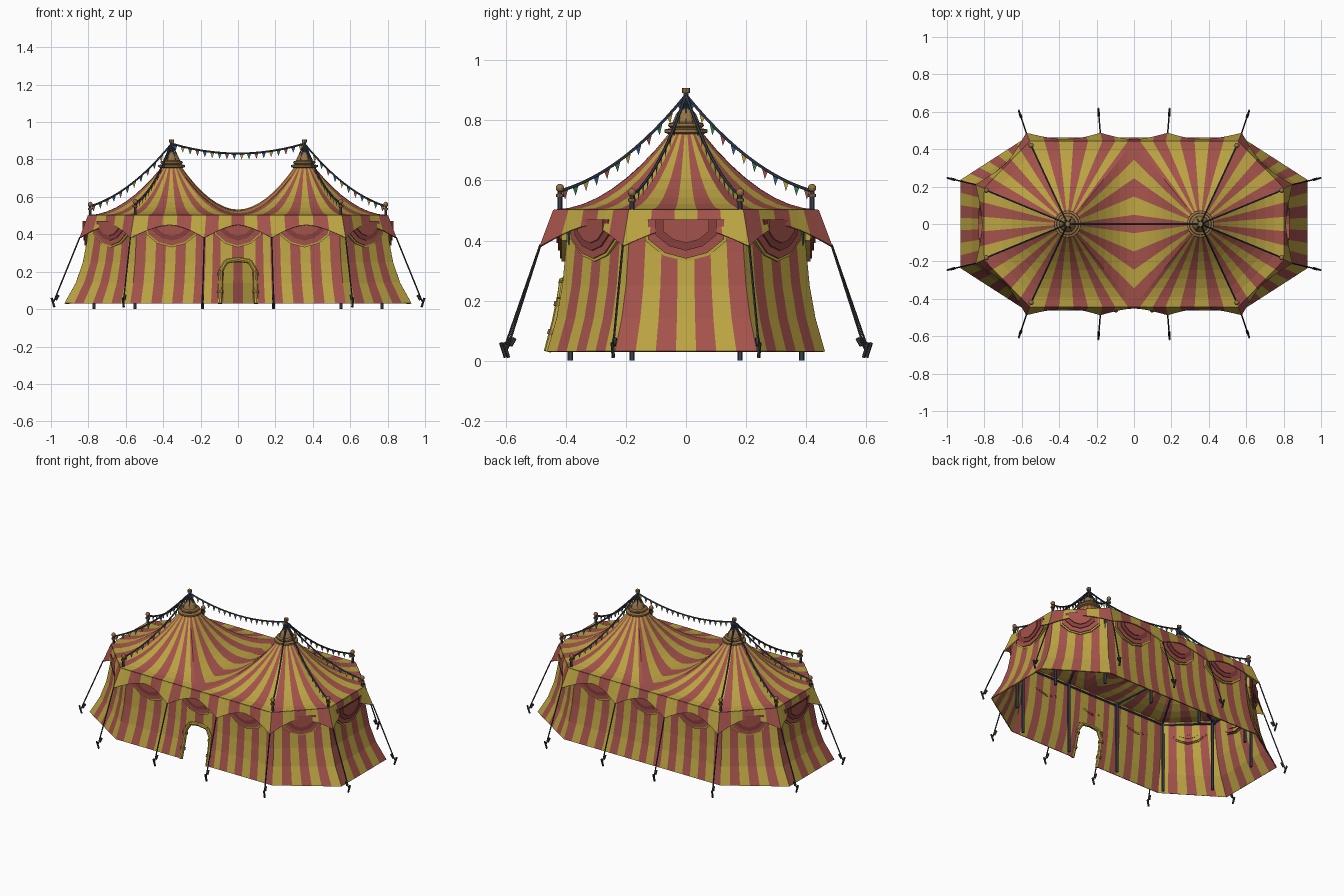
import bpy, bmesh, math
from mathutils import Vector, Matrix

if "Cube" in bpy.data.objects:
    bpy.data.objects.remove(bpy.data.objects["Cube"])

def mat(name, rgb):
    m = bpy.data.materials.new(name)
    m.diffuse_color = (*rgb, 1)
    m.use_nodes = True
    m.node_tree.nodes["Principled BSDF"].inputs["Base Color"].default_value = m.diffuse_color
    return m

YEL = mat("canvas_yellow", (0.50, 0.37, 0.055))
RED = mat("canvas_red", (0.37, 0.085, 0.07))
DRK = mat("deep_red", (0.24, 0.05, 0.045))
NAVY = mat("pole_navy", (0.045, 0.06, 0.09))
ROPE = mat("rope_grey", (0.04, 0.04, 0.045))
BRASS = mat("brass_brown", (0.30, 0.17, 0.06))
BLUE = mat("flag_blue", (0.04, 0.10, 0.28))
GREEN = mat("flag_green", (0.04, 0.20, 0.08))

def finish(name, bm, mats, thick=0):
    me = bpy.data.meshes.new(name)
    bm.to_mesh(me)
    bm.free()
    for m in mats:
        me.materials.append(m)
    ob = bpy.data.objects.new(name, me)
    bpy.context.collection.objects.link(ob)
    if thick:
        s = ob.modifiers.new("thickness", 'SOLIDIFY')
        s.thickness, s.offset = thick, 0
    return ob

def face(bm, pts, mi=0):
    f = bm.faces.new([bm.verts.new(p) for p in pts])
    f.material_index = mi
    return f

def tube(bm, pts, r, mi=0, n=6):
    for a, b in zip(pts, pts[1:]):
        a, b = Vector(a), Vector(b)
        d = b - a
        M = Matrix.Translation((a + b) / 2) @ d.to_track_quat('Z', 'Y').to_matrix().to_4x4()
        res = bmesh.ops.create_cone(bm, cap_ends=True, segments=n, radius1=r, radius2=r,
                                    depth=d.length, matrix=M)
        for f in {f for v in res['verts'] for f in v.link_faces}:
            f.material_index = mi

def ball(bm, c, r, mi=0):
    res = bmesh.ops.create_uvsphere(bm, u_segments=10, v_segments=6, radius=r,
                                    matrix=Matrix.Translation(c))
    for f in {f for v in res['verts'] for f in v.link_faces}:
        f.material_index = mi

def ring(q):
    # twelve outline corners, anticlockwise, from three corners of one quarter
    a, b, c = q
    half = [(c[0], -c[1]), c, b, a, (-a[0], a[1]), (-b[0], b[1])]
    return [Vector(p) for p in half] + [Vector((-x, -y)) for x, y in half]

def lerp(a, b, t):
    return a + (b - a) * t

EAVE = ring([(0.17, 0.44), (0.555, 0.44), (0.80, 0.19)])
TIP = ring([(0.18, 0.485), (0.575, 0.485), (0.845, 0.21)])
WTOP = ring([(0.17, 0.39), (0.54, 0.39), (0.79, 0.185)])
WBOT = ring([(0.185, 0.46), (0.575, 0.46), (0.925, 0.235)])
PEG = ring([(0.19, 0.605), (0.612, 0.595), (0.985, 0.243)])
POST = ring([(0.19, 0.385), (0.55, 0.385), (0.77, 0.18)])
MX, EZ = 0.355, 0.50

# roof: two striped concave cones meeting in a seam at x = 0
N = 5
strips = []
for s in range(12):
    a, b = EAVE[s], EAVE[(s + 1) % 12]
    for k in range(N):
        p, q = lerp(a, b, k / N), lerp(a, b, (k + 1) / N)
        if max(p.x, q.x) > 1e-4:
            strips.append(((max(p.x, 0), p.y, EZ), (max(q.x, 0), q.y, EZ), (s * N + k) % 2))
for k in range(9):
    y0, y1 = 0.44 - 0.88 * k / 9, 0.44 - 0.88 * (k + 1) / 9
    z = lambda y: 0.53 - 0.03 * (abs(y) / 0.44) ** 1.5
    strips.append(((0, y0, z(y0)), (0, y1, z(y1)), (k + 1) % 2))

def roof_point(e, t):
    d = Vector((e[0] - MX, e[1]))
    p = Vector((MX, 0)) + d.normalized() * lerp(0.05, d.length, t)
    return Vector((p.x, p.y, e[2] + (0.76 - e[2]) * (1 - t) ** 1.9))

bm = bmesh.new()
ROWS = 8
for sx in (1, -1):
    for p, q, col in strips:
        for i in range(ROWS):
            t0, t1 = i / ROWS, (i + 1) / ROWS
            pts = [roof_point(p, t0), roof_point(p, t1), roof_point(q, t1), roof_point(q, t0)]
            pts = [(v.x * sx, v.y, v.z) for v in pts]
            face(bm, pts if sx > 0 else pts[::-1], col)
bmesh.ops.remove_doubles(bm, verts=bm.verts, dist=1e-5)
finish("roof", bm, [YEL, RED], 0.006)

# scalloped valance, longest at the corners
bm = bmesh.new()
for s in range(12):
    n = (s + 1) % 12
    def low(t):
        c = abs(2 * t - 1) ** 1.6
        p = lerp(lerp(EAVE[s], EAVE[n], t), lerp(TIP[s], TIP[n], t), 0.2 + 0.8 * c)
        return (*p, EZ - 0.05 - 0.07 * c)
    for k in range(2 * N):
        t0, t1 = k / (2 * N), (k + 1) / (2 * N)
        face(bm, [(*lerp(EAVE[s], EAVE[n], t0), EZ), low(t0), low(t1),
                  (*lerp(EAVE[s], EAVE[n], t1), EZ)], (s * N + k // 2) % 2)
bmesh.ops.remove_doubles(bm, verts=bm.verts, dist=1e-5)
finish("valance", bm, [YEL, RED], 0.006)

# flared striped wall with a doorway in the front middle side
LEVELS = [(0.48, 0), (0.36, 0.12), (0.25, 0.27), (0.14, 0.55), (0.03, 1)]
bm = bmesh.new()
EVEN = [k / 7 for k in range(8)]
DOORED = [0, 0.11, 0.23, 0.41, 0.59, 0.77, 0.89, 1]
for s in range(12):
    n = (s + 1) % 12
    cuts = DOORED if s == 9 else EVEN
    def wall(t, lev):
        z, f = lev
        return (*lerp(lerp(WTOP[s], WTOP[n], t), lerp(WBOT[s], WBOT[n], t), f), z)
    for k in range(7):
        for hi, lo in zip(LEVELS, LEVELS[1:]):
            if s == 9 and 2 <= k <= 4 and hi[0] < 0.26:
                continue
            a, b = cuts[k], cuts[k + 1]
            face(bm, [wall(a, hi), wall(a, lo), wall(b, lo), wall(b, hi)], (s * 7 + k + 1) % 2)
bmesh.ops.remove_doubles(bm, verts=bm.verts, dist=1e-5)
finish("wall", bm, [YEL, RED], 0.006)

# door surround: tied curtains, chamfered arch and header
bm = bmesh.new()
for sx in (1, -1):
    tube(bm, [(sx * 0.097, -0.462, 0.03), (sx * 0.094, -0.435, 0.13), (sx * 0.092, -0.42, 0.205),
              (sx * 0.062, -0.412, 0.255), (0, -0.412, 0.265)], 0.012, 0, 8)
    tube(bm, [(sx * 0.095, -0.447, 0.085), (sx * 0.0945, -0.442, 0.10)], 0.017, 1, 8)
    tube(bm, [(sx * 0.093, -0.425, 0.18), (sx * 0.0925, -0.422, 0.195)], 0.017, 1, 8)
    face(bm, [(sx * 0.097, -0.413, 0.19), (sx * 0.097, -0.41, 0.26), (sx * 0.045, -0.41, 0.26)], 0)
finish("door_curtains", bm, [YEL, BRASS])

# layered swags hanging on every side under the valance
bm = bmesh.new()
for s in range(12):
    a, b = WTOP[s], WTOP[(s + 1) % 12]
    mid, u = (a + b) / 2, (b - a).normalized()
    out = Vector((u.y, -u.x))
    w = 0.37 * (b - a).length
    for i, (k, mi) in enumerate([(1, 0), (0.93, 1), (0.74, 2), (0.56, 1)]):
        shape = [(-1, 0.47), (-1, 0.47 - 0.07 * k), (-0.55, 0.47 - 0.12 * k), (0, 0.47 - 0.14 * k),
                 (0.55, 0.47 - 0.12 * k), (1, 0.47 - 0.07 * k), (1, 0.47)]
        pt = lambda x, z, d: (*(mid + u * x * w * k + out * d), z)
        d1 = 0.024 + 0.006 * i
        face(bm, [pt(x, z, d1) for x, z in shape], mi)
        for (x0, z0), (x1, z1) in zip(shape, shape[1:]):
            face(bm, [pt(x0, z0, 0.005), pt(x1, z1, 0.005), pt(x1, z1, d1), pt(x0, z0, d1)], mi)
finish("swags", bm, [YEL, RED, DRK])

# inside frame: corner posts, ring beam and rafters
bm = bmesh.new()
for s in range(12):
    p, q = POST[s], POST[(s + 1) % 12]
    tube(bm, [(*p, 0), (*p, 0.48)], 0.009)
    tube(bm, [(*p, 0.46), (*q, 0.46)], 0.007)
    m = MX if p.x > 0 else -MX
    tube(bm, [(*p, 0.47), (m + (p.x - m) * 0.45, p.y * 0.45, 0.535), (m, 0, 0.74)], 0.006)
finish("inner_frame", bm, [NAVY])

# mast caps: turned crown, pole and stays
PROFILE = [(0.05, 0.735), (0.06, 0.755), (0.072, 0.76), (0.072, 0.77), (0.052, 0.774),
           (0.06, 0.782), (0.058, 0.79), (0.044, 0.794), (0.034, 0.82), (0.018, 0.84), (0, 0.845)]
for sx, side in ((1, "right"), (-1, "left")):
    bm = bmesh.new()
    for (r0, z0), (r1, z1) in zip(PROFILE, PROFILE[1:]):
        for i in range(16):
            a0, a1 = i * math.pi / 8, (i + 1) * math.pi / 8
            pt = lambda r, a, z: (sx * MX + r * math.cos(a), r * math.sin(a), z)
            pts = [pt(r0, a0, z0), pt(r0, a1, z0)]
            pts += [pt(r1, a1, z1), pt(r1, a0, z1)] if r1 else [pt(0, 0, z1)]
            face(bm, pts, 0)
    bmesh.ops.remove_doubles(bm, verts=bm.verts, dist=1e-5)
    tube(bm, [(sx * MX, 0, 0.82), (sx * MX, 0, 0.895)], 0.009, 1, 8)
    tube(bm, [(sx * MX, 0, 0.892), (sx * MX, 0, 0.908)], 0.014, 0, 8)
    for i in range(6):
        a = i * math.pi / 3
        tube(bm, [(sx * MX + 0.045 * math.cos(a), 0.045 * math.sin(a), 0.785),
                  (sx * MX, 0, 0.885)], 0.004, 1, 5)
    finish(side + "_mast_cap", bm, [BRASS, NAVY])

# corner finials on the outer eight corners
FIN = [(sx * x, sy * y, z) for x, y, z in ((0.55, 0.42, 0.565), (0.79, 0.18, 0.55))
       for sx in (1, -1) for sy in (1, -1)]
bm = bmesh.new()
for x, y, z in FIN:
    tube(bm, [(x, y, 0.46), (x, y, z)], 0.008, 0)
    tube(bm, [(x, y, z - 0.02), (x, y, z - 0.01)], 0.013, 1, 8)
    ball(bm, (x, y, z + 0.01), 0.014, 1)
finish("corner_finials", bm, [NAVY, BRASS])

# bunting: sagging ropes with triangular flags
bm = bmesh.new()
lines = [((math.copysign(MX, f[0]), 0, 0.885), f, 0.05, 12) for f in FIN]
lines.append(((-MX, 0, 0.885), (MX, 0, 0.885), 0.053, 18))
for a, b, sag, n in lines:
    a, b = Vector(a), Vector(b)
    at = lambda t: lerp(a, b, t) - Vector((0, 0, sag * 4 * t * (1 - t)))
    tube(bm, [at(i / 12) for i in range(13)], 0.005, 0)
    for i in range(n):
        t = (i + 0.5) / n
        p, q = at(t - 0.3 / n), at(t + 0.3 / n)
        face(bm, [p, q, (p + q) / 2 - Vector((0, 0, 0.034))], 1 + i % 4)
finish("bunting", bm, [NAVY, BLUE, YEL, GREEN, RED])

# guy ropes and ground pegs
bm = bmesh.new()
for tip, peg in zip(TIP, PEG):
    d = (peg - tip).normalized()
    tube(bm, [(*tip, 0.385), (*peg, 0.04)], 0.004, 0, 5)
    tube(bm, [(*(peg - d * 0.025), 0.075), (*(peg - d * 0.01), 0.05)], 0.008, 0)
    tube(bm, [(*(peg + d * 0.012), 0.06), (*(peg - d * 0.004), 0.01)], 0.006, 0)
finish("guy_ropes", bm, [ROPE])
